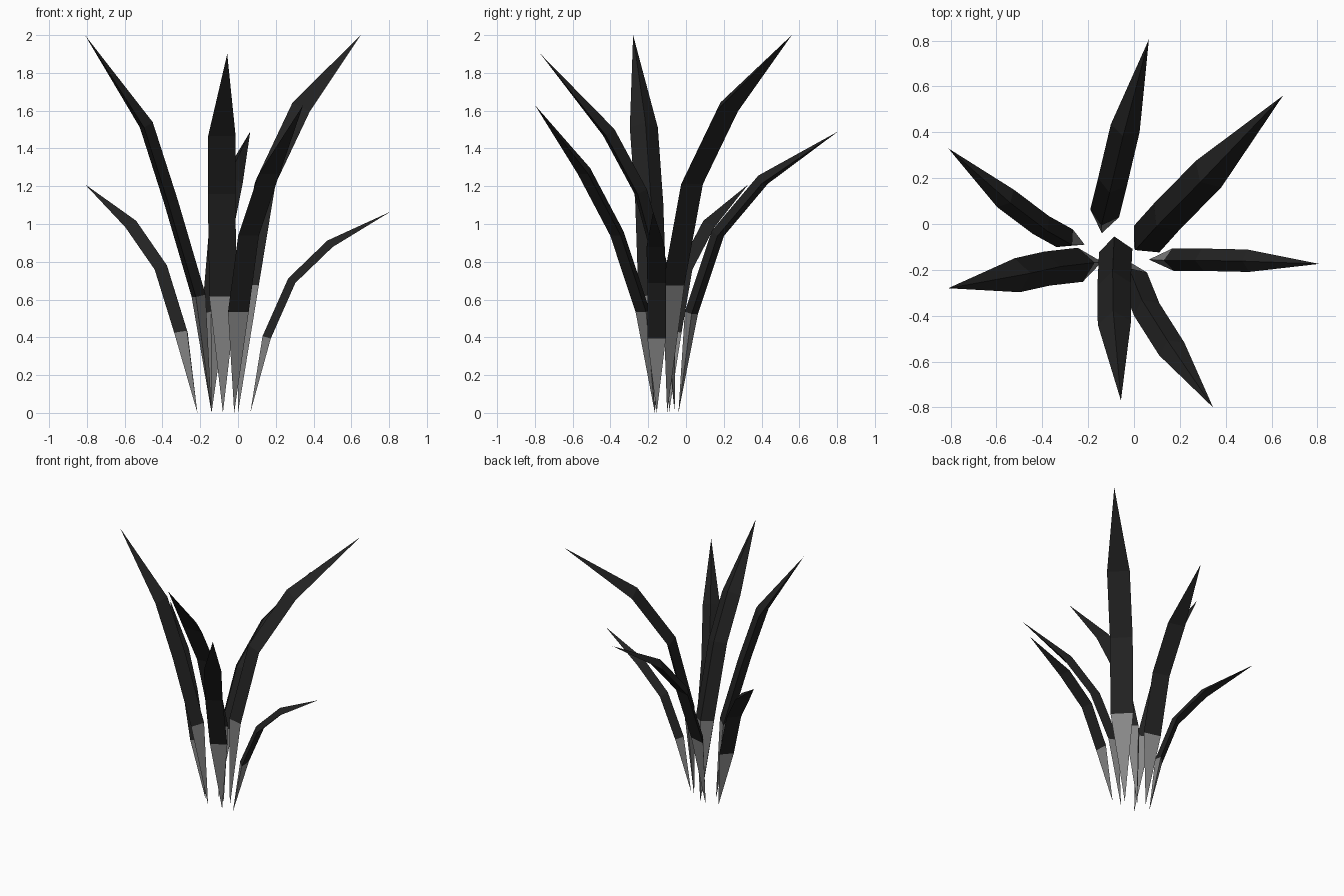
import bpy, bmesh
from math import radians, cos, sin
from mathutils import Vector

cube = bpy.data.objects.get("Cube")
if cube:
    bpy.data.objects.remove(cube, do_unlink=True)


def make_material(name, value):
    mat = bpy.data.materials.new(name)
    mat.use_nodes = True
    colour = (value, value, value, 1)
    mat.diffuse_color = colour
    bsdf = mat.node_tree.nodes["Principled BSDF"]
    bsdf.inputs["Base Color"].default_value = colour
    bsdf.inputs["Roughness"].default_value = 0.9
    return mat


leaf_dark = make_material("charcoal leaf", 0.016)
root_grey = make_material("grey root", 0.24)


def make_blade(name, facing, width, path):
    """Curved three-sided blade: flat outer face, ridge on the inner side.
    path runs from the root through three sections to the tip."""
    a = radians(facing)
    out = Vector((cos(a), sin(a), 0))
    side = Vector((-sin(a), cos(a), 0))
    centres = [Vector(p) for p in path]
    depth = width * 0.43

    bm = bmesh.new()
    root = bm.verts.new(centres[0])
    tip = bm.verts.new(centres[-1])
    rings = []
    for before, c, after in zip(centres, centres[1:], centres[2:]):
        along = (c - before).normalized() + (after - c).normalized()
        inward = side.cross(along).normalized()
        if inward.dot(out) > 0:
            inward.negate()
        corners = (c + inward * depth / 2,
                   c - inward * depth / 2 + side * width / 2,
                   c - inward * depth / 2 - side * width / 2)
        rings.append([bm.verts.new(p) for p in corners])

    # Grey root spike, dark sides, dark pointed end
    for k in range(3):
        n = (k + 1) % 3
        bm.faces.new((root, rings[0][n], rings[0][k])).material_index = 1
        for low, high in zip(rings, rings[1:]):
            bm.faces.new((low[k], low[n], high[n], high[k]))
        bm.faces.new((rings[-1][k], rings[-1][n], tip))
    bmesh.ops.recalc_face_normals(bm, faces=bm.faces)

    mesh = bpy.data.meshes.new(name)
    bm.to_mesh(mesh)
    bm.free()
    mesh.materials.append(leaf_dark)
    mesh.materials.append(root_grey)
    obj = bpy.data.objects.new(name, mesh)
    bpy.context.collection.objects.link(obj)


# Blades: name, facing direction, width, path
make_blade("back_blade", 75, 0.13,
           [(-0.14, -0.04, 0), (-0.135, 0.02, 0.53), (-0.10, 0.16, 0.95),
            (-0.043, 0.40, 1.235), (0.065, 0.805, 1.49)])
make_blade("back_left_blade", 44, 0.16,
           [(0, -0.10, 0), (0.03, -0.09, 0.68), (0.12, 0.01, 1.225),
            (0.307, 0.20, 1.62), (0.65, 0.56, 2)])
make_blade("left_blade", 4, 0.098,
           [(0.065, -0.155, 0), (0.15, -0.157, 0.40), (0.283, -0.157, 0.70),
            (0.485, -0.161, 0.895), (0.807, -0.174, 1.065)])
make_blade("front_left_blade", -63, 0.123,
           [(-0.02, -0.165, 0), (-0.01, -0.216, 0.54), (0.045, -0.352, 0.95),
            (0.155, -0.526, 1.28), (0.345, -0.80, 1.63)])
make_blade("front_blade", -84, 0.146,
           [(-0.08, -0.06, 0), (-0.083, -0.085, 0.62), (-0.09, -0.235, 1.17),
            (-0.088, -0.405, 1.485), (-0.057, -0.77, 1.90)])
make_blade("right_blade", 188.5, 0.15,
           [(-0.14, -0.165, 0), (-0.203, -0.173, 0.62), (-0.35, -0.19, 1.12),
            (-0.48, -0.219, 1.525), (-0.81, -0.28, 2)])
make_blade("back_right_blade", 137, 0.105,
           [(-0.215, -0.09, 0), (-0.286, -0.077, 0.43), (-0.391, -0.018, 0.77),
            (-0.55, 0.102, 1.0), (-0.81, 0.33, 1.21)])
